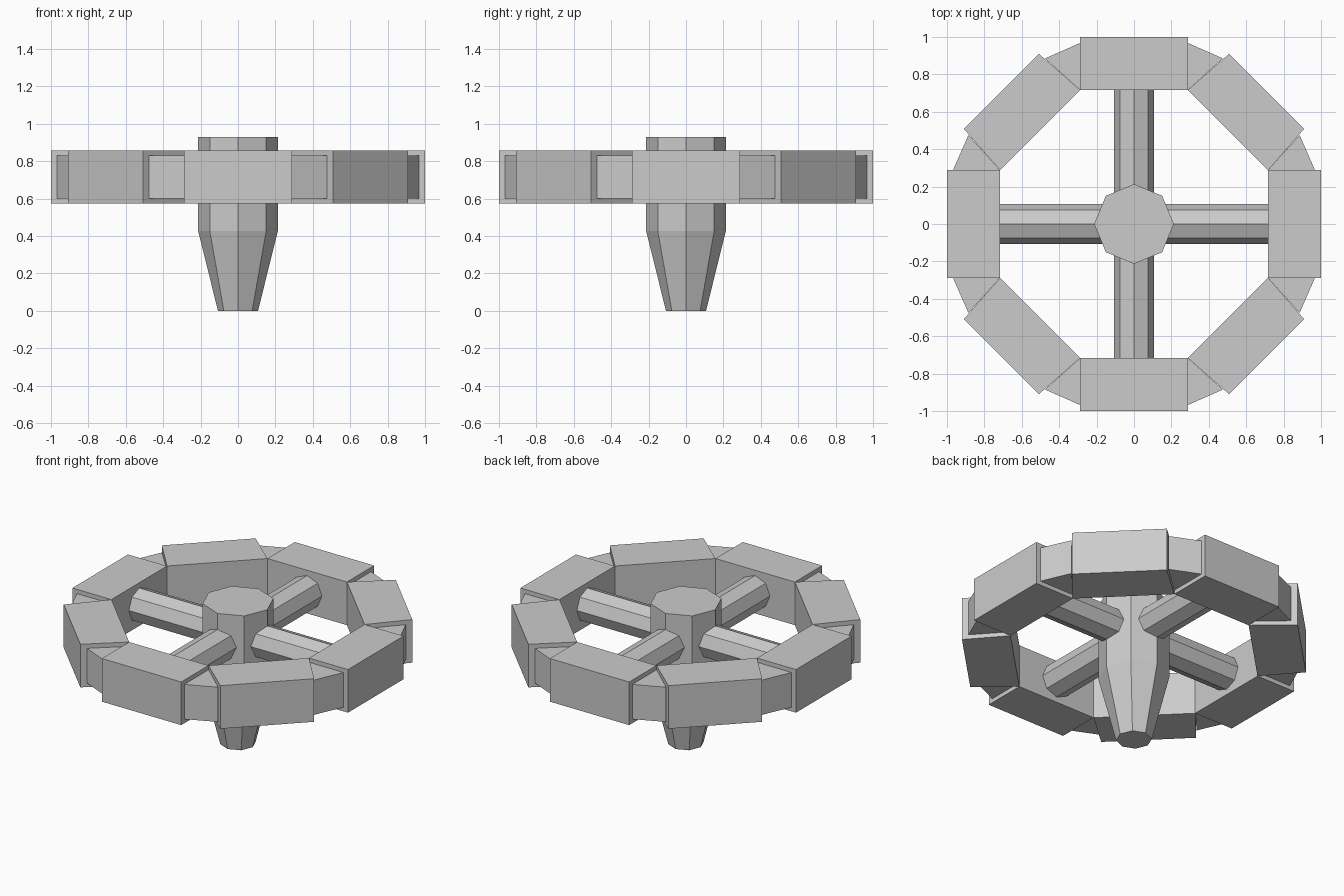
import bpy, bmesh
from math import pi, cos, sin, sqrt
from mathutils import Matrix

if "Cube" in bpy.data.objects:
    bpy.data.objects.remove(bpy.data.objects["Cube"])


def loft(name, rings, rot=None):
    """Closed solid through equal-length rings of 3D points."""
    bm = bmesh.new()
    loops = [[bm.verts.new(p) for p in r] for r in rings]
    n = len(loops[0])
    bm.faces.new(loops[0])
    bm.faces.new(loops[-1])
    for a, b in zip(loops, loops[1:]):
        for i in range(n):
            j = (i + 1) % n
            bm.faces.new((a[i], a[j], b[j], b[i]))
    if rot:
        bm.transform(rot)
    bmesh.ops.recalc_face_normals(bm, faces=bm.faces)
    mesh = bpy.data.meshes.new(name)
    bm.to_mesh(mesh)
    bm.free()
    obj = bpy.data.objects.new(name, mesh)
    bpy.context.collection.objects.link(obj)
    return obj


def prism(name, outline, z0, z1, rot):
    return loft(name, [[(x, y, z) for x, y in outline] for z in (z0, z1)], rot)


def octagon(r):
    return [(r * cos(i * pi / 4), r * sin(i * pi / 4)) for i in range(8)]


INNER, HALF = 0.717, 0.288      # inner rim distance and half block width
d_in = (INNER - HALF) / sqrt(2)  # diagonal block half length, inside
straight = [(-HALF, INNER), (HALF, INNER), (HALF, 1), (-HALF, 1)]
diagonal = [(HALF, INNER), (INNER, HALF), (0.909, 0.508), (0.508, 0.909)]
wedge = [(HALF, INNER), (HALF, 0.968), (0.476, 0.885)]
wedge_mirror = [(y, x) for x, y in wedge]

for k in range(4):
    rot = Matrix.Rotation(k * pi / 2, 4, 'Z')
    # rim blocks
    prism(f"rim_block_straight_{k}", straight, 0.575, 0.858, rot)
    prism(f"rim_block_diagonal_{k}", diagonal, 0.575, 0.858, rot)
    # recessed connectors between rim blocks
    prism(f"rim_joint_a_{k}", wedge, 0.602, 0.83, rot)
    prism(f"rim_joint_b_{k}", wedge_mirror, 0.602, 0.83, rot)
    # octagonal spokes
    loft(f"spoke_{k}", [[(x, y, 0.717 + z) for x, z in octagon(0.107)]
                        for y in (0.05, 0.73)], rot)

# tapered central hub
loft("hub", [[(x, y, z) for x, y in octagon(r)]
             for r, z in ((0.107, 0), (0.213, 0.427), (0.213, 0.93))])
